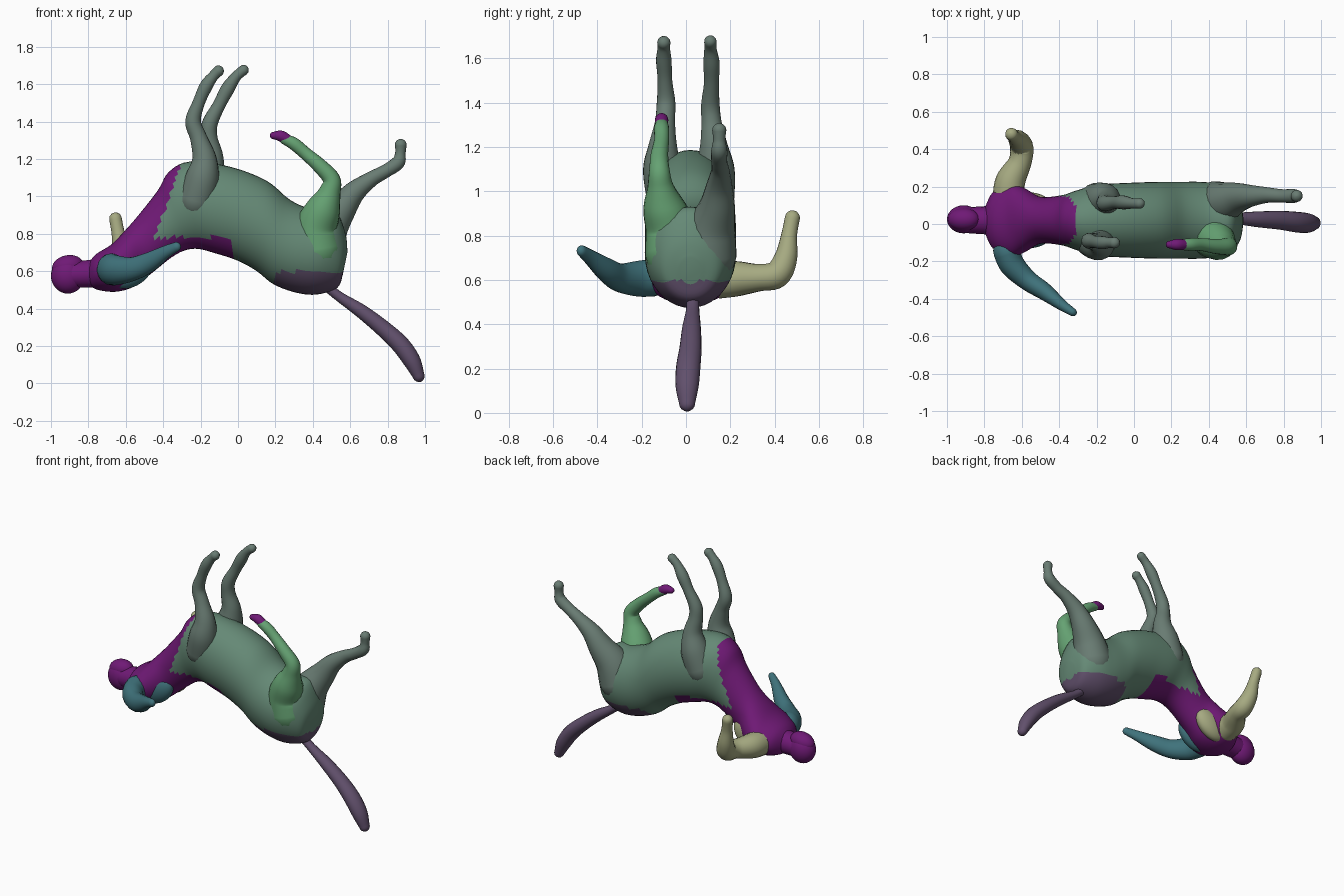
import bpy, bmesh, math
from mathutils import Vector


def material(name, rgb):
    m = bpy.data.materials.new(name)
    m.diffuse_color = (*rgb, 1)
    return m


GREEN = material("sage", (0.13, 0.25, 0.18))
BRIGHT = material("bright_green", (0.13, 0.36, 0.17))
GREY = material("grey_green", (0.14, 0.20, 0.17))
PURPLE = material("purple", (0.16, 0.01, 0.18))
MAUVE = material("mauve", (0.12, 0.08, 0.15))
TEAL = material("teal", (0.05, 0.17, 0.20))
STRAW = material("straw", (0.38, 0.40, 0.22))


def smooth_rows(rows, steps):
    """Catmull-Rom interpolation through rows of numbers."""
    out = []
    n = len(rows)
    for i in range(n - 1):
        p = [rows[max(i - 1, 0)], rows[i], rows[i + 1], rows[min(i + 2, n - 1)]]
        for s in range(steps):
            t = s / steps
            out.append([0.5 * (2 * b + (c - a) * t + (2 * a - 5 * b + 4 * c - d) * t * t
                               + (3 * b - a - 3 * c + d) * t ** 3)
                        for a, b, c, d in zip(*p)])
    out.append(list(rows[-1]))
    return out


def loft(name, rings, mats, pick=None, sides=24):
    """Skin elliptical rings (centre, u, v) and close both ends."""
    bm = bmesh.new()
    loops = []
    for c, u, v in rings:
        loops.append([bm.verts.new(c + u * math.cos(a) + v * math.sin(a))
                      for a in (2 * math.pi * k / sides for k in range(sides))])
    for a, b in zip(loops, loops[1:]):
        for k in range(sides):
            j = (k + 1) % sides
            bm.faces.new((a[k], a[j], b[j], b[k]))
    bm.faces.new(loops[0])
    bm.faces.new(loops[-1])
    bmesh.ops.recalc_face_normals(bm, faces=bm.faces)
    for f in bm.faces:
        f.smooth = True
        if pick:
            f.material_index = pick(f.calc_center_median())
    me = bpy.data.meshes.new(name)
    bm.to_mesh(me)
    bm.free()
    for m in mats:
        me.materials.append(m)
    ob = bpy.data.objects.new(name, me)
    bpy.context.collection.objects.link(ob)
    return ob


def limb(name, rows, mat, start=(1, 0, 0), flat=1.0):
    """Round-ended tube through (x, y, z, radius) rows."""
    pts = smooth_rows(rows, 6)
    pos = [Vector(p[:3]) for p in pts]
    rad = [p[3] for p in pts]
    d0, d1 = (pos[1] - pos[0]).normalized(), (pos[-1] - pos[-2]).normalized()
    caps = [math.radians(a) for a in (88, 65, 40, 20)]
    pos = ([pos[0] - d0 * rad[0] * math.sin(a) for a in caps] + pos
           + [pos[-1] + d1 * rad[-1] * math.sin(a) for a in reversed(caps)])
    rad = ([rad[0] * math.cos(a) for a in caps] + rad
           + [rad[-1] * math.cos(a) for a in reversed(caps)])
    u = Vector(start)
    rings = []
    for i, c in enumerate(pos):
        t = (pos[min(i + 1, len(pos) - 1)] - pos[max(i - 1, 0)]).normalized()
        u = (u - t * u.dot(t)).normalized()
        rings.append((c, u * rad[i], t.cross(u) * rad[i] * flat))
    return loft(name, rings, [mat], sides=18)


def ellipsoid(name, loc, size, mat, tilt=0):
    bpy.ops.mesh.primitive_uv_sphere_add(segments=28, ring_count=18, location=loc,
                                         rotation=(0, tilt, 0))
    ob = bpy.context.object
    ob.name = name
    ob.scale = size
    ob.data.materials.append(mat)
    bpy.ops.object.shade_smooth()
    return ob


# Torso and barrel: upper x, z / lower x, z / half width
body = [
    (-0.80, 0.64, -0.80, 0.53, 0.06), (-0.76, 0.69, -0.75, 0.50, 0.15),
    (-0.68, 0.74, -0.65, 0.49, 0.20), (-0.62, 0.80, -0.55, 0.52, 0.17),
    (-0.54, 0.89, -0.46, 0.59, 0.125), (-0.43, 1.03, -0.33, 0.69, 0.135),
    (-0.37, 1.13, -0.23, 0.72, 0.16), (-0.26, 1.185, -0.12, 0.695, 0.19),
    (-0.05, 1.16, 0.00, 0.655, 0.20), (0.15, 1.085, 0.10, 0.60, 0.205),
    (0.28, 0.98, 0.19, 0.53, 0.205), (0.40, 0.93, 0.31, 0.485, 0.205),
    (0.52, 0.92, 0.42, 0.475, 0.19), (0.575, 0.80, 0.53, 0.51, 0.13),
    (0.585, 0.70, 0.56, 0.58, 0.05)]
rings = []
for xa, za, xb, zb, w in smooth_rows(body, 5):
    top, low = Vector((xa, 0.02, za)), Vector((xb, 0.02, zb))
    rings.append(((top + low) / 2, (top - low) / 2, Vector((0, w, 0))))


def body_zone(c):
    if c.x - 0.35 * (c.z - 0.9) < -0.40 or (c.x < -0.03 and c.z < 0.78):
        return 1
    return 2 if c.x > 0.2 and c.z < 0.6 else 0


loft("torso_and_barrel", rings, [GREEN, PURPLE, MAUVE], body_zone, 40)

# Neck, head, chin
limb("neck", [(-0.72, 0.02, 0.59, 0.08), (-0.80, 0.02, 0.585, 0.075),
              (-0.88, 0.02, 0.58, 0.07)], PURPLE, (0, 1, 0))
ellipsoid("head", (-0.91, 0.025, 0.575), (0.09, 0.075, 0.095), PURPLE)
ellipsoid("face", (-0.91, 0.025, 0.625), (0.085, 0.06, 0.06), PURPLE, -0.2)

# Arms
limb("right_arm", [(-0.68, -0.15, 0.61, 0.085), (-0.65, -0.22, 0.605, 0.08),
                   (-0.57, -0.30, 0.61, 0.065), (-0.48, -0.36, 0.645, 0.055),
                   (-0.39, -0.43, 0.70, 0.036), (-0.33, -0.47, 0.73, 0.026)],
     TEAL, (0, 0, 1), 0.85)
limb("left_arm", [(-0.67, 0.15, 0.60, 0.085), (-0.66, 0.23, 0.605, 0.08),
                  (-0.61, 0.33, 0.61, 0.062), (-0.60, 0.41, 0.625, 0.062),
                  (-0.62, 0.45, 0.70, 0.052), (-0.64, 0.465, 0.80, 0.036),
                  (-0.655, 0.48, 0.88, 0.034)], STRAW)
# Back muscles behind each arm
for side, mat in ((-1, TEAL), (1, STRAW)):
    ellipsoid("back_muscle", (-0.57, 0.02 + side * 0.09, 0.61), (0.13, 0.06, 0.09),
              mat, -0.6)

# Front legs, with shoulder muscles
limb("front_leg_right", [(-0.22, -0.08, 0.98, 0.10), (-0.19, -0.105, 1.10, 0.09),
                         (-0.18, -0.105, 1.20, 0.066), (-0.21, -0.095, 1.31, 0.046),
                         (-0.24, -0.09, 1.40, 0.042), (-0.21, -0.095, 1.50, 0.033),
                         (-0.17, -0.10, 1.59, 0.035), (-0.13, -0.10, 1.645, 0.028),
                         (-0.105, -0.10, 1.67, 0.030)], GREY)
limb("front_leg_left", [(-0.20, 0.12, 0.98, 0.10), (-0.16, 0.13, 1.10, 0.09),
                        (-0.14, 0.125, 1.21, 0.062), (-0.155, 0.115, 1.31, 0.046),
                        (-0.15, 0.11, 1.39, 0.042), (-0.10, 0.115, 1.49, 0.034),
                        (-0.055, 0.115, 1.575, 0.037), (-0.01, 0.11, 1.64, 0.028),
                        (0.03, 0.11, 1.675, 0.028)], GREY)

# Hind legs, with haunches
limb("hind_leg_right", [(0.43, -0.055, 0.72, 0.13), (0.42, -0.07, 0.83, 0.115),
                        (0.455, -0.10, 0.93, 0.095), (0.49, -0.115, 1.02, 0.06),
                        (0.50, -0.12, 1.09, 0.047), (0.44, -0.12, 1.16, 0.040),
                        (0.36, -0.11, 1.23, 0.034), (0.30, -0.11, 1.28, 0.034),
                        (0.25, -0.11, 1.305, 0.028)], BRIGHT)
limb("hoof_right", [(0.27, -0.11, 1.30, 0.027), (0.23, -0.11, 1.322, 0.030),
                    (0.19, -0.11, 1.325, 0.020)], PURPLE, (0, 1, 0))
limb("hind_leg_left", [(0.44, 0.10, 0.72, 0.13), (0.48, 0.115, 0.83, 0.11),
                       (0.55, 0.14, 0.93, 0.082), (0.62, 0.15, 1.02, 0.06),
                       (0.71, 0.155, 1.09, 0.042), (0.79, 0.15, 1.135, 0.036),
                       (0.855, 0.15, 1.18, 0.037), (0.868, 0.15, 1.23, 0.028),
                       (0.87, 0.15, 1.275, 0.032)], GREY)

# Tail
limb("tail", [(0.46, 0.03, 0.53, 0.03), (0.54, 0.03, 0.465, 0.03),
              (0.66, 0.025, 0.385, 0.042), (0.78, 0.02, 0.29, 0.050),
              (0.87, 0.01, 0.205, 0.055), (0.93, 0.005, 0.12, 0.052),
              (0.965, 0.005, 0.042, 0.036)], MAUVE, (0, 1, 0), 0.9)
